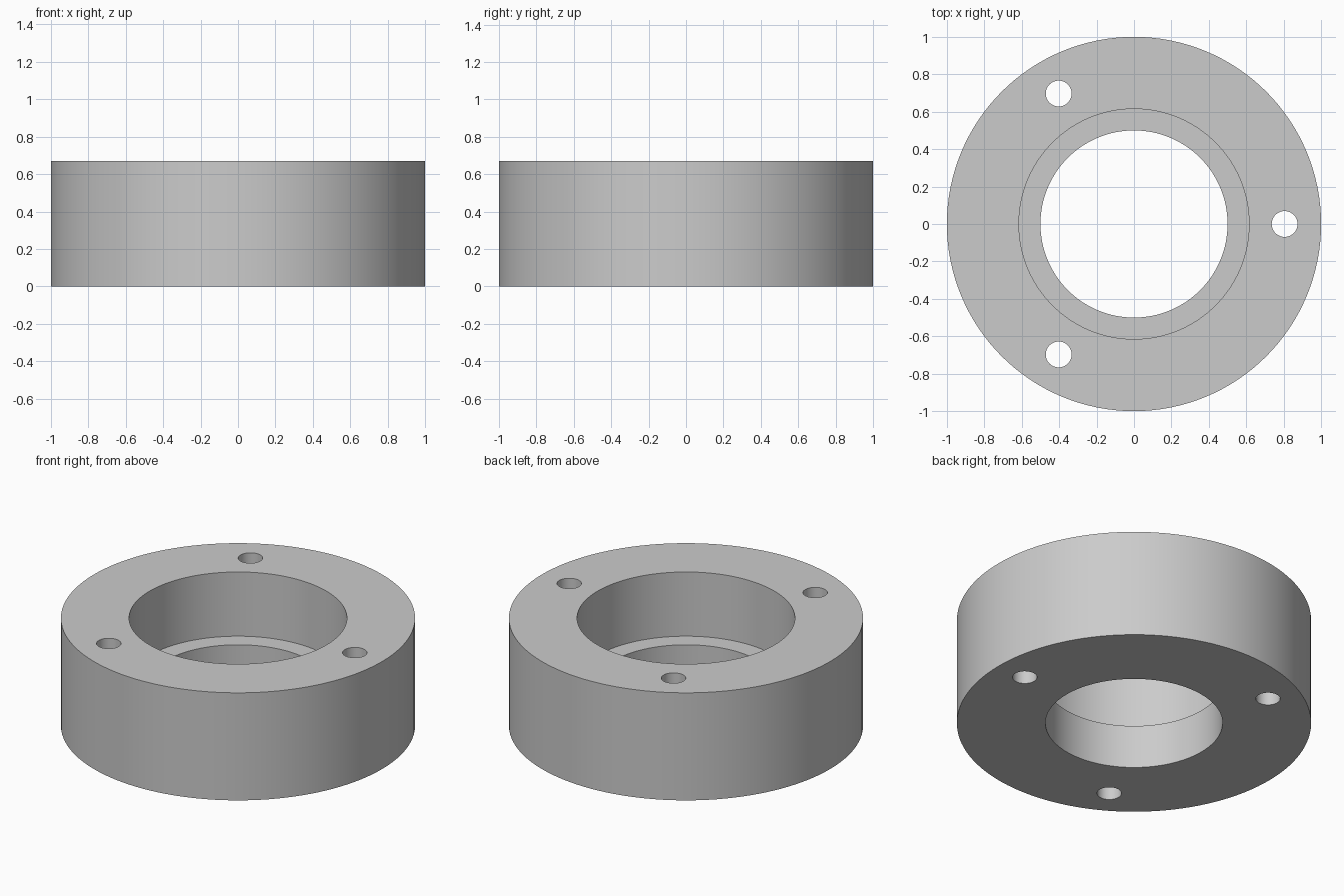
import bpy
import math

# Remove the default object
default = bpy.data.objects.get("Cube")
if default:
    bpy.data.objects.remove(default, do_unlink=True)

HEIGHT = 0.67
SHELF = 0.27
BORE_R = 0.5
COUNTERBORE_R = 0.615
HOLE_R = 0.069
HOLE_CIRCLE_R = 0.805
HOLES = 3

grey = bpy.data.materials.new("light_grey")
grey.use_nodes = True
colour = (0.6, 0.6, 0.6, 1)
grey.diffuse_color = colour
grey.node_tree.nodes["Principled BSDF"].inputs["Base Color"].default_value = colour


def cylinder(name, radius, bottom, top, x=0, y=0, sides=128):
    bpy.ops.mesh.primitive_cylinder_add(
        vertices=sides, radius=radius, depth=top - bottom,
        location=(x, y, (bottom + top) / 2))
    obj = bpy.context.object
    obj.name = name
    obj.data.materials.append(grey)
    return obj


# Solid ring body
body = cylinder("ring_body", 1, 0, HEIGHT)

# Cutters: bore, wider counterbore above the shelf, bolt holes
cutters = [
    cylinder("bore_cutter", BORE_R, -0.1, HEIGHT + 0.1),
    cylinder("counterbore_cutter", COUNTERBORE_R, SHELF, HEIGHT + 0.2),
]
for i in range(HOLES):
    angle = math.tau * i / HOLES
    cutters.append(cylinder(
        f"bolt_hole_cutter_{i + 1}", HOLE_R, -0.1, HEIGHT + 0.1,
        HOLE_CIRCLE_R * math.cos(angle), HOLE_CIRCLE_R * math.sin(angle), 48))

# Cut each one, then discard the cutter
bpy.ops.object.select_all(action="DESELECT")
body.select_set(True)
bpy.context.view_layer.objects.active = body
for cutter in cutters:
    mod = body.modifiers.new(cutter.name, "BOOLEAN")
    mod.operation = "DIFFERENCE"
    mod.solver = "EXACT"
    mod.object = cutter
    bpy.ops.object.modifier_apply(modifier=mod.name)
    bpy.data.objects.remove(cutter, do_unlink=True)

# Smooth walls with crisp rims
bpy.ops.object.shade_smooth_by_angle(angle=math.radians(30))
